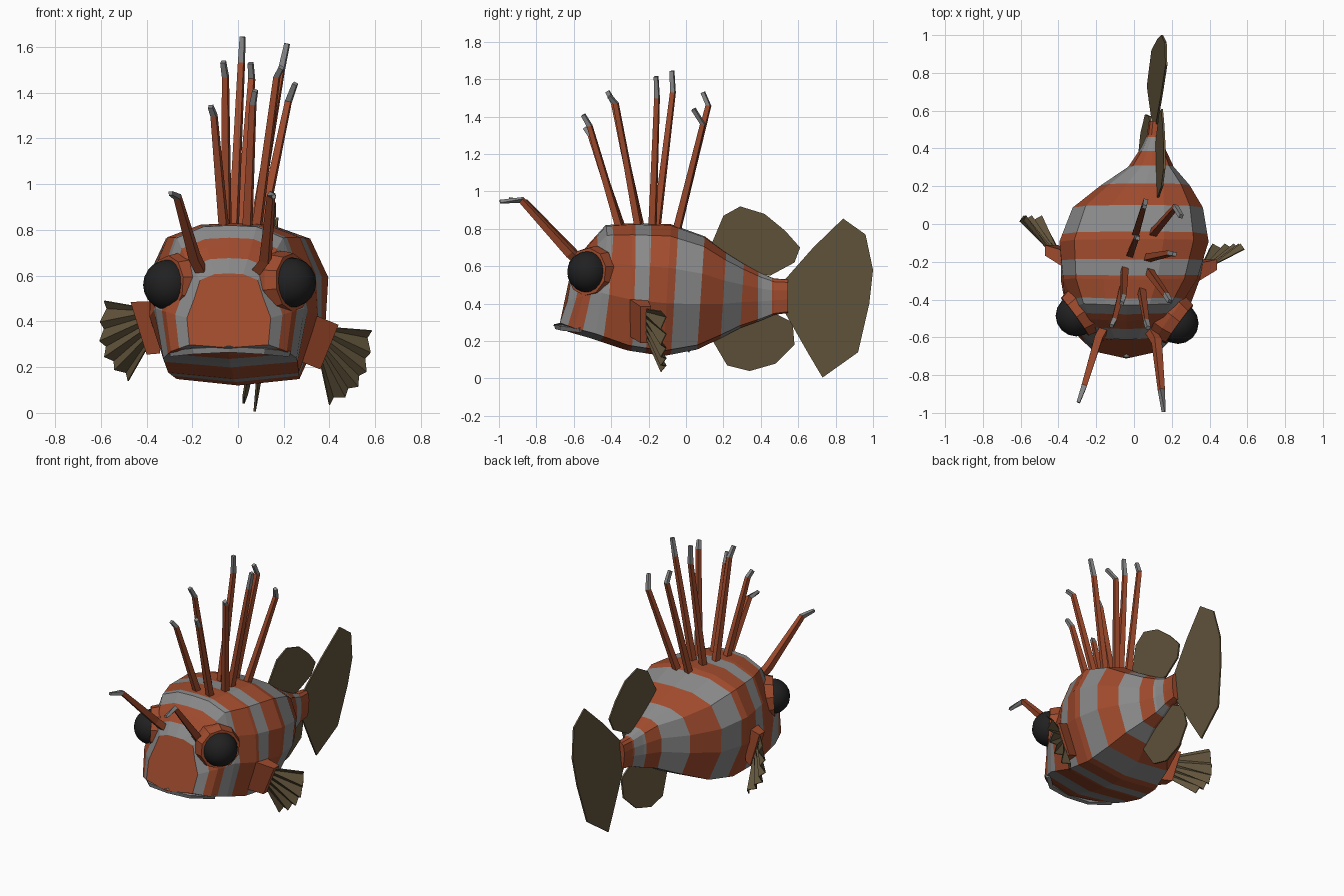
import bpy, bmesh, math
from mathutils import Vector as V

if "Cube" in bpy.data.objects:
    bpy.data.objects.remove(bpy.data.objects["Cube"])


def mat(name, c):
    m = bpy.data.materials.new(name)
    m.diffuse_color = (*c, 1)
    m.use_nodes = True
    m.node_tree.nodes["Principled BSDF"].inputs["Base Color"].default_value = m.diffuse_color
    return m


ORANGE = mat("orange", (0.35, 0.07, 0.026))
GREY = mat("grey", (0.25, 0.25, 0.25))
OLIVE = mat("olive", (0.125, 0.092, 0.046))
BLACK = mat("black", (0.015, 0.015, 0.015))


def finish(bm, name, *mats):
    bmesh.ops.recalc_face_normals(bm, faces=bm.faces)
    me = bpy.data.meshes.new(name)
    bm.to_mesh(me)
    bm.free()
    for m in mats:
        me.materials.append(m)
    ob = bpy.data.objects.new(name, me)
    bpy.context.collection.objects.link(ob)
    return ob


def loft(name, rings, mats, index):
    """Skin closed rings; index(i) gives the material of band i."""
    bm = bmesh.new()
    vs = [[bm.verts.new(p) for p in r] for r in rings]
    n = len(vs[0])
    for i in range(len(vs) - 1):
        for j in range(n):
            k = (j + 1) % n
            f = bm.faces.new((vs[i][j], vs[i][k], vs[i + 1][k], vs[i + 1][j]))
            f.material_index = index(i)
    bm.faces.new(vs[0])
    bm.faces.new(vs[-1]).material_index = index(len(vs) - 2)
    return finish(bm, name, *mats)


# Striped body: y, slant, top z, bottom z, centre x, half width, jaw flare
ST = [(-.65, .05, .61, .285, -.04, .175, 1), (-.56, .06, .73, .25, -.04, .265, .9),
      (-.46, .04, .82, .215, -.035, .315, .8), (-.3, .01, .83, .15, -.02, .37, .3),
      (-.1, .02, .825, .12, 0, .395, 0), (.08, .02, .76, .155, .02, .345, 0),
      (.2, .015, .675, .215, .06, .235, 0), (.3, .01, .615, .27, .09, .12, 0),
      (.4, 0, .565, .31, .10, .065, 0), (.47, 0, .535, .34, .11, .042, 0),
      (.545, 0, .53, .35, .115, .036, 0)]
STRIPES = [-.6, -.52, -.42, -.28, -.2, -.06, .08, .2, .3, .385, .46]
HALF = [(0, 1), (.4, .99), (.8, .91), (1, .67), (.97, .4), (.68, .04), (0, 0)]


def station(y):
    for a, b in zip(ST, ST[1:]):
        if y <= b[0]:
            t = (y - a[0]) / (b[0] - a[0])
            return [p + (q - p) * t for p, q in zip(a, b)]


def body_ring(y):
    y, sl, zt, zb, cx, hw, fl = station(y)
    pts = []
    for u, v in HALF + [(-u, v) for u, v in HALF[-2:0:-1]]:
        u *= 1 + fl * (.45 if v < .1 else .08 if v < .5 else -.14 if v < .7 else -.1)
        pts.append((cx + u * hw, y + sl * (2 * v - 1) + fl * .035 * (u * u - .35), zb + v * (zt - zb)))
    return pts


ys = sorted(set([s[0] for s in ST] + STRIPES))
loft("body", [body_ring(y) for y in ys], [ORANGE, GREY],
     lambda i: 1 - sum((ys[i] + ys[i + 1]) / 2 > s for s in STRIPES) % 2)


def tube(name, pts, radii, mats, index, sides=4):
    """Low-poly tube along a path."""
    pts = [V(p) for p in pts]
    rings = []
    for i, p in enumerate(pts):
        d = (pts[min(i + 1, len(pts) - 1)] - pts[max(i - 1, 0)]).normalized()
        a = d.cross(V((0.3, 1, 0.2))).normalized()
        b = d.cross(a)
        rings.append([p + radii[i] * (a * math.cos(t) + b * math.sin(t))
                      for t in (math.tau * (k + .5) / sides for k in range(sides))])
    return loft(name, rings, mats, index)


# Upper lip
tube("lip", [(-.29, -.56, .262), (-.19, -.66, .272), (-.04, -.69, .28), (.11, -.66, .272), (.22, -.56, .262)],
     [.018] * 5, [GREY], lambda i: 0)

# Back spines: base, knee, tip
SPINES = [((-.06, -.34), (-.105, -.51, 1.30), (-.12, -.54, 1.34)),
          ((.04, -.35), (.065, -.515, 1.35), (.075, -.55, 1.41)),
          ((-.05, -.24), (-.055, -.385, 1.47), (-.065, -.42, 1.535)),
          ((.08, -.25), (.17, -.375, 1.47), (.19, -.41, 1.51)),
          ((.07, -.18), (.19, -.155, 1.50), (.215, -.16, 1.615)),
          ((-.02, -.16), (.015, -.07, 1.53), (.02, -.075, 1.645)),
          ((.01, -.05), (.06, .12, 1.46), (.055, .09, 1.53)),
          ((.1, -.05), (.22, .09, 1.36), (.25, .04, 1.44))]
for b, k, t in SPINES:
    tube("back_spine", [(*b, .79), k, t], [.026, .018, .015], [ORANGE, GREY], lambda i: i)

# Brow stalks
for pts in ([(.07, -.54, .60), (.12, -.62, .67), (.145, -.88, .955), (.157, -.995, .945)],
            [(-.15, -.54, .60), (-.19, -.61, .68), (-.265, -.86, .945), (-.295, -.945, .96)]):
    tube("brow_stalk", pts, [.03, .03, .02, .012], [ORANGE, GREY], lambda i: i // 2)

# Eyes in raised sockets
for c, s in ((V((.232, -.525, .57)), 1), (V((-.305, -.485, .56)), -1)):
    bm = bmesh.new()
    bmesh.ops.create_uvsphere(bm, u_segments=16, v_segments=10, radius=.11)
    bmesh.ops.translate(bm, verts=bm.verts, vec=c)
    eye = finish(bm, "eye", BLACK)
    eye.data.polygons.foreach_set("use_smooth", [True] * len(eye.data.polygons))
    d = V((s * .8, -.58, .05)).normalized()
    tube("eye_socket", [c - d * .12, c - d * .045, c + d * .01], [.14, .142, .128],
         [ORANGE], lambda i: 0, 10)


# Flat fins in the tail plane
def flat_fin(name, outline, lean):
    def ring(o):
        return [(.105 + o + lean * (z - .45) + .05 * (y - .4), y, z) for y, z in outline]
    loft(name, [ring(-.005), ring(.005)], [OLIVE], lambda i: 0)


flat_fin("tail_fin", [(.53, .53), (.68, .7), (.84, .855), (.96, .77), (1, .58), (.98, .4),
                      (.92, .14), (.73, .005), (.65, .14), (.53, .35)], .11)
flat_fin("upper_fin", [(.12, .68), (.2, .87), (.29, .92), (.42, .88), (.53, .79), (.61, .7),
                       (.58, .62), (.45, .55), (.3, .57)], .13)
flat_fin("lower_fin", [(.12, .24), (.22, .07), (.34, .04), (.48, .08), (.58, .18), (.57, .3),
                       (.45, .36), (.3, .3)], .19)


# Side fins: root block plus pleated fan, lines given as (x, z) pairs
def side_fin(side, inner, outer, edge, y0, y1, y2):
    def quad(line, y, h):
        (a, b), (c, d) = line
        return [(a, y - h, b), (a, y + h, b), (c, y + h, d), (c, y - h, d)]
    loft(side + "_fin_root", [quad(inner, y0, .05), quad(outer, y1, .028)], [ORANGE], lambda i: 0)
    o0, o1 = [V((x, 0, z)) for x, z in outer]
    e0, e1 = [V((x, 0, z)) for x, z in edge]
    out = ((e0 + e1) - (o0 + o1)).normalized()
    bm = bmesh.new()
    rows = []
    for i in range(11):
        t = i / 10
        p = o0.lerp(o1, t * .8 + .1) - out * .01
        q = e0.lerp(e1, t) + out * (.075 * math.sin(math.pi * t) - (.025 if i % 2 else 0))
        p.y, q.y = y1, y2 + (.014 if i % 2 else -.014)
        rows.append((bm.verts.new(p), bm.verts.new(q)))
    for a, b in zip(rows, rows[1:]):
        bm.faces.new((a[0], a[1], b[1], b[0]))
    fan = finish(bm, side + "_fin", OLIVE)
    m = fan.modifiers.new("thickness", "SOLIDIFY")
    m.thickness, m.offset = .006, 0


side_fin("right", ((.33, .43), (.26, .23)), ((.44, .385), (.36, .19)),
         ((.585, .36), (.40, .035)), -.26, -.215, -.12)
side_fin("left", ((-.34, .49), (-.34, .26)), ((-.47, .485), (-.40, .255)),
         ((-.585, .49), (-.48, .14)), -.20, -.14, .03)
